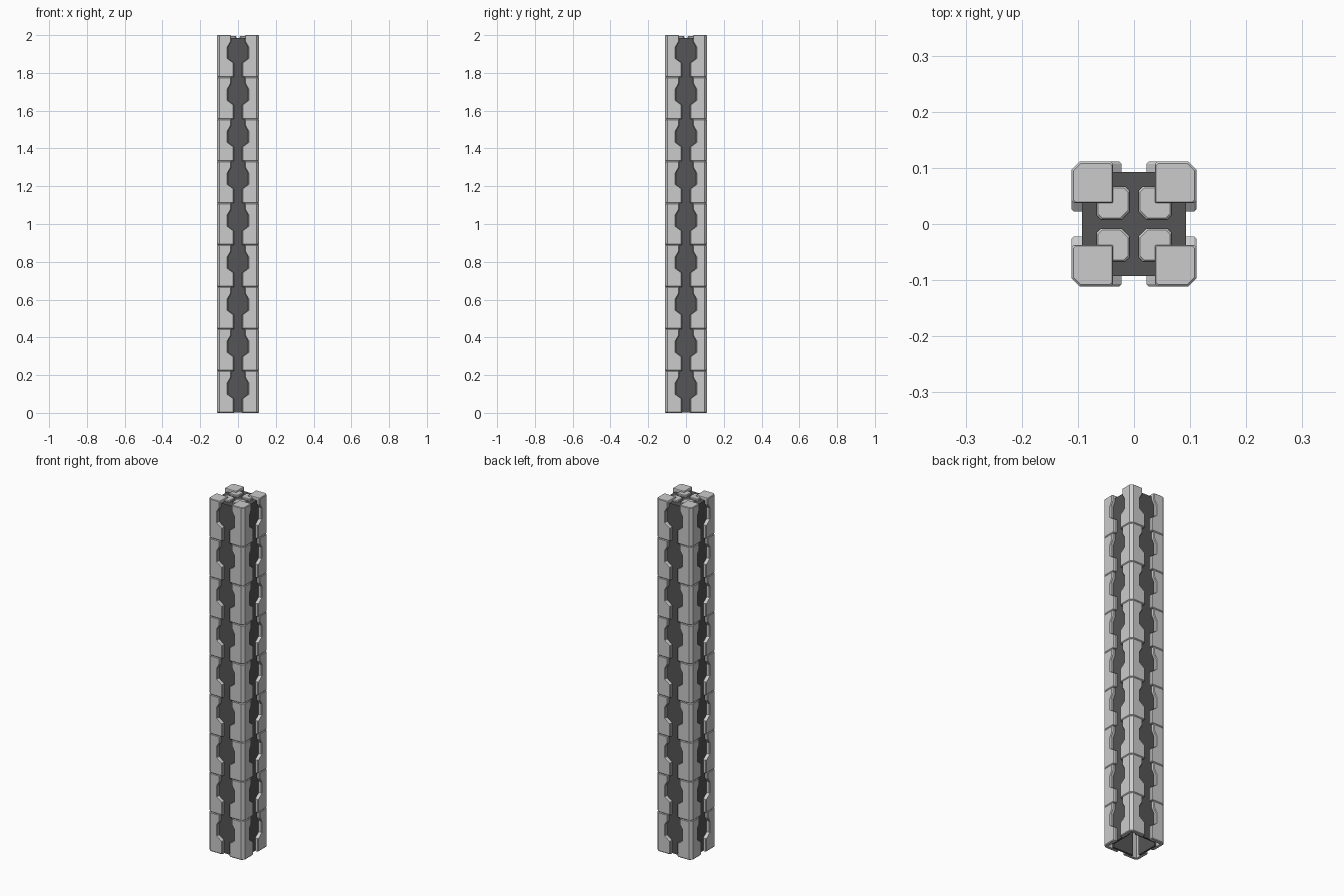
import bpy, bmesh, math
from mathutils import Matrix

if "Cube" in bpy.data.objects:
    bpy.data.objects.remove(bpy.data.objects["Cube"])

N = 9
H = 2.0 / N
OUT, INN, CH = 0.111, 0.093, 0.014

dark = bpy.data.materials.new("dark_core")
dark.diffuse_color = (0.09, 0.09, 0.09, 1)
dark.use_nodes = True
dark.node_tree.nodes["Principled BSDF"].inputs["Base Color"].default_value = dark.diffuse_color


def loft(bm, rings):
    """Closed solid through a stack of (z, outline) rings."""
    loops = [[bm.verts.new((x, y, z)) for x, y in pts] for z, pts in rings]
    n = len(loops[0])
    for a, b in zip(loops, loops[1:]):
        for i in range(n):
            j = (i + 1) % n
            bm.faces.new((a[i], a[j], b[j], b[i]))
    bm.faces.new(loops[0][::-1])
    bm.faces.new(loops[-1])


def finish(bm, name, mat=None, four=False):
    """Make the object, optionally repeated in all four quadrants."""
    if four:
        base = bm.verts[:] + bm.edges[:] + bm.faces[:]
        for k in (1, 2, 3):
            d = bmesh.ops.duplicate(bm, geom=base)["geom"]
            vs = [v for v in d if isinstance(v, bmesh.types.BMVert)]
            bmesh.ops.rotate(bm, verts=vs, matrix=Matrix.Rotation(k * math.pi / 2, 3, 'Z'))
    bmesh.ops.recalc_face_normals(bm, faces=bm.faces)
    me = bpy.data.meshes.new(name)
    bm.to_mesh(me)
    bm.free()
    ob = bpy.data.objects.new(name, me)
    bpy.context.collection.objects.link(ob)
    if mat:
        me.materials.append(mat)
    return ob


def angle_section(e, inset=0.0):
    """L-shaped section of a corner plate whose legs end at distance e from the centre."""
    o, c = OUT - inset, 0.004
    half = [(e, INN), (e, o - c), (e + c, o), (o - CH, o)]
    return half + [(y, x) for x, y in reversed(half)] + [(INN, INN)]


def chamfered_square(a, b, cs):
    """Square a..b in x and y with chamfers (low corner, side corners, high corner)."""
    lo, sd, hi = cs
    return [(a + lo, a), (b - sd, a), (b, a + sd), (b, b - hi),
            (b - hi, b), (a + sd, b), (a, b - sd), (a, a + lo)]


# Corner plates: notched angles stacked in nine segments
edge = [(0.004, 0.022), (0.075, 0.022), (0.098, 0.053), (0.16, 0.053), (0.187, 0.037)]
for s in range(N):
    z0 = s * H
    bm = bmesh.new()
    rings = [(z0, angle_section(0.022, 0.003))]
    rings += [(z0 + z, angle_section(e)) for z, e in edge]
    if s < N - 1:
        rings += [(z0 + H - 0.004, angle_section(0.037)), (z0 + H, angle_section(0.037, 0.003))]
    else:
        rings += [(1.97, angle_section(0.037))]
    loft(bm, rings)
    finish(bm, f"corner_plates_{s + 1}", four=True)

# Solid caps closing the top corners
bm = bmesh.new()
cap = chamfered_square(0.037, OUT, (0.002, 0.004, CH))
cap_top = chamfered_square(0.039, OUT - 0.003, (0.002, 0.004, CH - 0.001))
loft(bm, [(1.97, cap), (1.997, cap), (2.0, cap_top)])
finish(bm, "corner_caps", four=True)

# Dark inner walls behind the gaps, open at the bottom
bm = bmesh.new()
wall = [(-0.062, 0.083), (0.062, 0.083), (0.062, INN), (-0.062, INN)]
loft(bm, [(0.002, wall), (1.975, wall)])
finish(bm, "core_walls", dark, four=True)

# Dark top plate of the core
bm = bmesh.new()
plate = [(-INN, -INN), (INN, -INN), (INN, INN), (-INN, INN)]
loft(bm, [(1.96, plate), (1.984, plate)])
finish(bm, "core_top", dark)

# Four small raised pads in the middle of the top
bm = bmesh.new()
pad = chamfered_square(0.008, 0.067, (0.014, 0.008, 0.008))
pad_top = chamfered_square(0.011, 0.064, (0.013, 0.007, 0.007))
loft(bm, [(1.98, pad), (1.991, pad), (1.994, pad_top)])
finish(bm, "top_pads", four=True)
